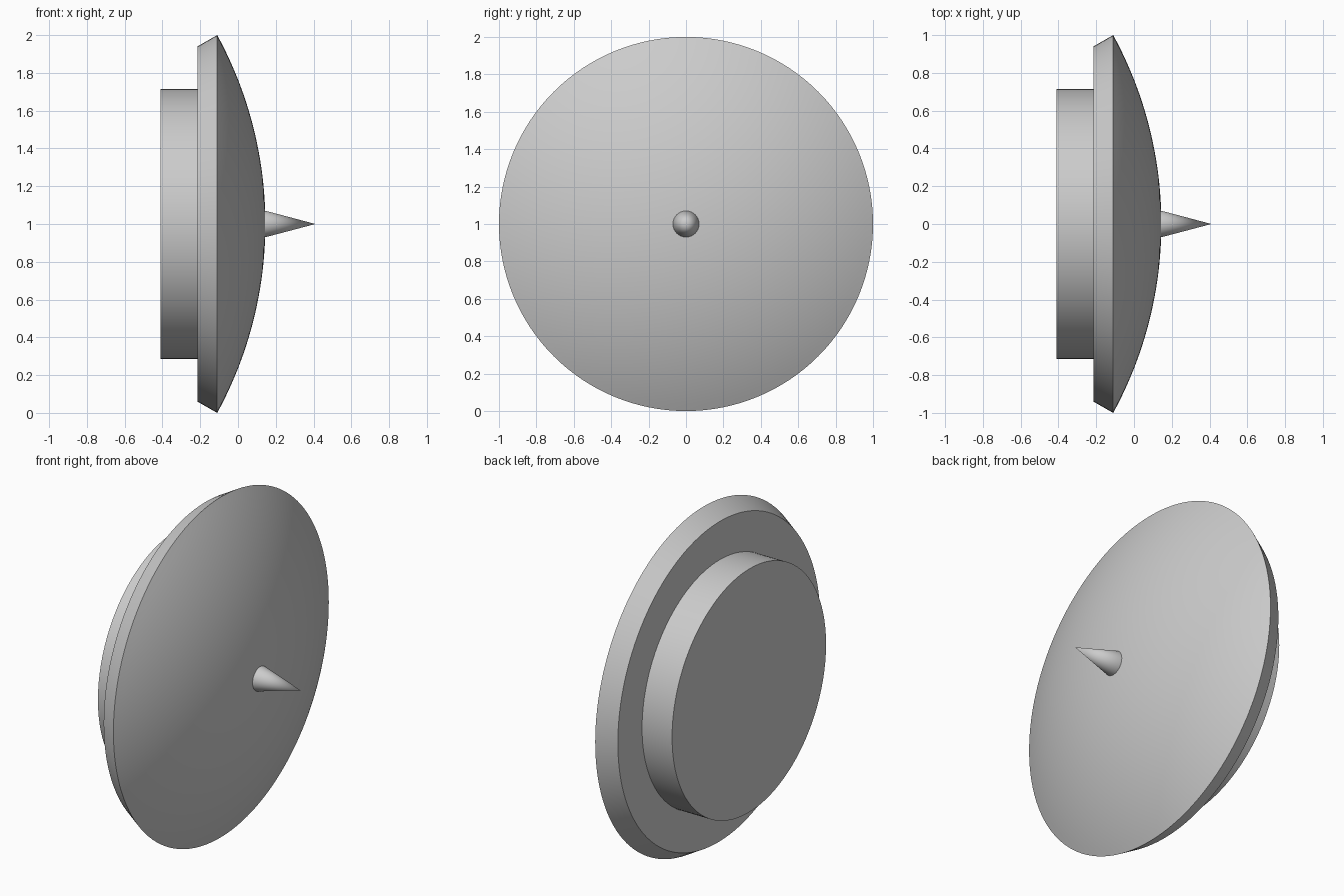
import bpy, bmesh
from math import sin, cos, asin, pi
from mathutils import Matrix, Vector

if "Cube" in bpy.data.objects:
    bpy.data.objects.remove(bpy.data.objects["Cube"], do_unlink=True)

SEGMENTS = 128
AXIS_HEIGHT = 1.0

grey = bpy.data.materials.new("light_grey")
grey.use_nodes = True
colour = (0.6, 0.6, 0.6, 1)
grey.diffuse_color = colour
grey.node_tree.nodes["Principled BSDF"].inputs["Base Color"].default_value = colour


def turned_part(name, profile):
    """Spin a profile of (x, radius) points around the horizontal x axis."""
    bm = bmesh.new()
    verts = [bm.verts.new((x, 0, r)) for x, r in profile]
    edges = [bm.edges.new(pair) for pair in zip(verts, verts[1:])]
    bmesh.ops.spin(bm, geom=verts + edges, cent=(0, 0, 0), axis=(1, 0, 0),
                   angle=2 * pi, steps=SEGMENTS, use_duplicate=False)
    bmesh.ops.remove_doubles(bm, verts=bm.verts, dist=1e-5)
    bmesh.ops.recalc_face_normals(bm, faces=bm.faces)
    mesh = bpy.data.meshes.new(name)
    bm.to_mesh(mesh)
    bm.free()
    mesh.materials.append(grey)
    obj = bpy.data.objects.new(name, mesh)
    obj.location.z = AXIS_HEIGHT
    bpy.context.collection.objects.link(obj)
    bpy.ops.object.select_all(action="DESELECT")
    obj.select_set(True)
    bpy.context.view_layer.objects.active = obj
    bpy.ops.object.shade_smooth_by_angle(angle=pi / 9)
    return obj


# Domed disc: flat back, bevelled rim, shallow spherical front
rim_x, apex_x = -0.11, 0.145
rise = apex_x - rim_x
radius = (1 + rise * rise) / (2 * rise)
half_angle = asin(1 / radius)
RINGS = 24
dome = []
for i in range(RINGS + 1):
    a = half_angle * (1 - i / RINGS)
    dome.append((apex_x - radius * (1 - cos(a)), radius * sin(a)))
turned_part("domed_disc", [(-0.215, 0), (-0.215, 0.94)] + dome)

# Cylindrical mount behind the disc
turned_part("back_mount", [(-0.41, 0), (-0.41, 0.715), (-0.215, 0.715), (-0.215, 0)])

# Pointed spike at the centre of the dome
turned_part("centre_spike", [(0.13, 0), (0.13, 0.07), (0.145, 0.07), (0.41, 0)])
